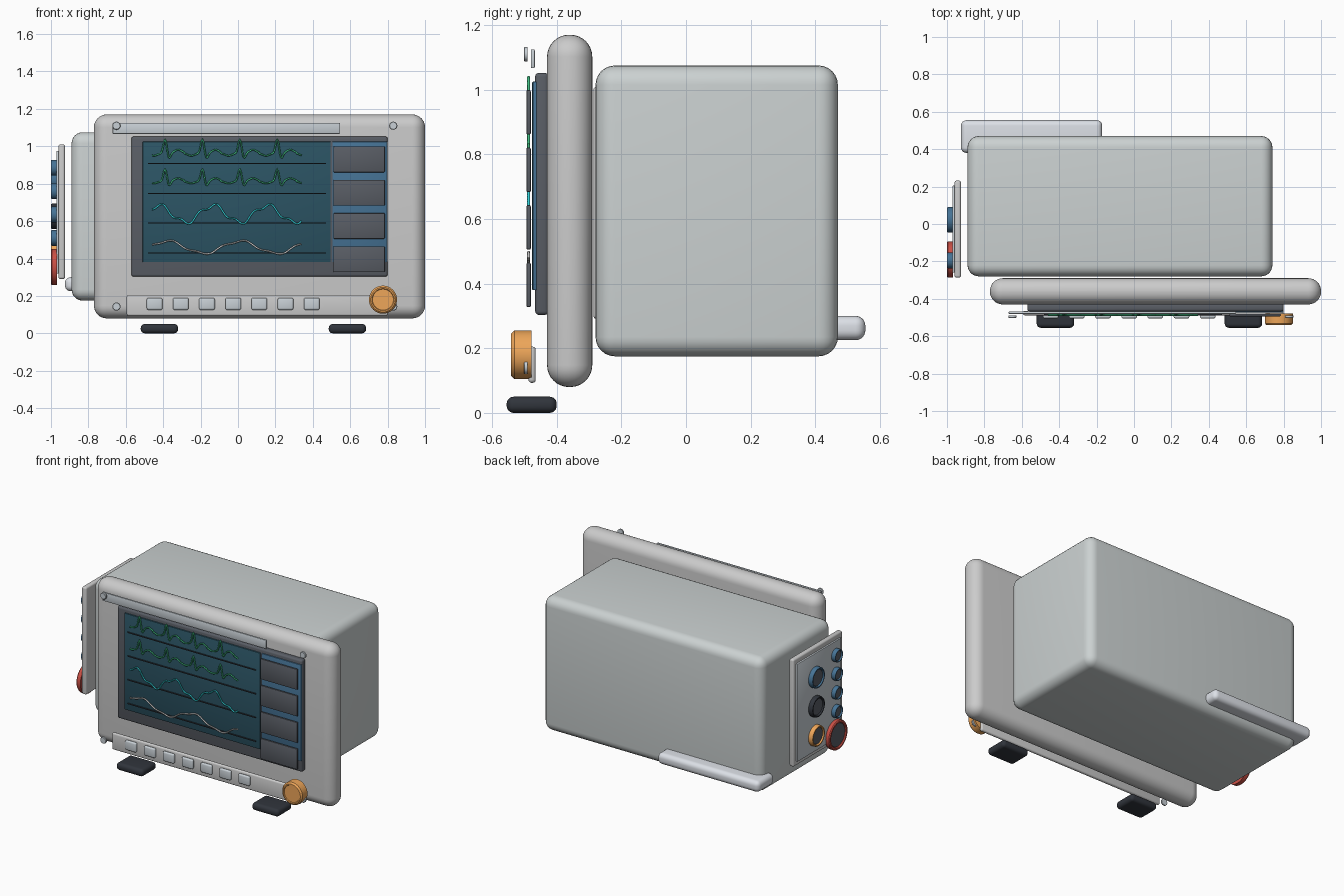
import bpy, bmesh, math
from mathutils import Matrix

if "Cube" in bpy.data.objects:
    bpy.data.objects.remove(bpy.data.objects["Cube"])

mats = {}


def paint(ob, color):
    if color is None:
        return
    if color not in mats:
        m = bpy.data.materials.new("color_%d" % len(mats))
        m.diffuse_color = (*color, 1)
        m.use_nodes = True
        m.node_tree.nodes["Principled BSDF"].inputs["Base Color"].default_value = m.diffuse_color
        mats[color] = m
    ob.data.materials.append(mats[color])


def finish(bm, name, color):
    me = bpy.data.meshes.new(name)
    bm.to_mesh(me)
    bm.free()
    ob = bpy.data.objects.new(name, me)
    bpy.context.collection.objects.link(ob)
    paint(ob, color)
    bpy.ops.object.select_all(action='DESELECT')
    ob.select_set(True)
    bpy.context.view_layer.objects.active = ob
    bpy.ops.object.shade_smooth_by_angle(angle=math.radians(35))
    return ob


def box(name, x, y, z, bevel=0.0, color=None, seg=6):
    """Rounded box from (min, max) ranges."""
    bm = bmesh.new()
    bmesh.ops.create_cube(bm, size=1)
    for v in bm.verts:
        v.co = [r[0] + (c + 0.5) * (r[1] - r[0]) for c, r in zip(v.co, (x, y, z))]
    if bevel:
        bmesh.ops.bevel(bm, geom=bm.edges[:], offset=bevel, segments=seg,
                        profile=0.5, affect='EDGES')
    return finish(bm, name, color)


def lathe(name, profile, origin, axis, color=None, steps=40):
    """Spin (radius, height) points around an axis: 'X' faces -x, 'Y' faces -y."""
    bm = bmesh.new()
    verts = [bm.verts.new((r, 0, h)) for r, h in profile]
    edges = [bm.edges.new(p) for p in zip(verts, verts[1:])]
    bmesh.ops.spin(bm, geom=verts + edges, axis=(0, 0, 1), cent=(0, 0, 0),
                   angle=math.tau, steps=steps)
    bmesh.ops.remove_doubles(bm, verts=bm.verts, dist=1e-5)
    bmesh.ops.recalc_face_normals(bm, faces=bm.faces)
    rot = Matrix.Rotation(math.pi / 2, 4, 'X') if axis == 'Y' else Matrix.Rotation(-math.pi / 2, 4, 'Y')
    bmesh.ops.transform(bm, matrix=Matrix.Translation(origin) @ rot, verts=bm.verts)
    return finish(bm, name, color)


def disc(r, h, b=0.003):
    return [(0, 0), (r, 0), (r, h - b), (r - b, h), (0, h)]


def trace(name, func, color):
    """Thin tube following z = func(x) across the screen."""
    n = 160
    cu = bpy.data.curves.new(name, 'CURVE')
    cu.dimensions = '3D'
    cu.bevel_depth = 0.005
    cu.bevel_resolution = 1
    sp = cu.splines.new('POLY')
    sp.points.add(n)
    for i, p in enumerate(sp.points):
        x = -0.46 + 0.8 * i / n
        p.co = (x, -0.487, func(x), 1)
    ob = bpy.data.objects.new(name, cu)
    bpy.context.collection.objects.link(ob)
    paint(ob, color)


SHELL, WHITE = (0.60, 0.64, 0.64), (0.80, 0.81, 0.82)
SILVER, DARK = (0.58, 0.63, 0.67), (0.03, 0.035, 0.045)
CHARCOAL, BLUE = (0.10, 0.11, 0.13), (0.06, 0.17, 0.30)
TEAL, ORANGE = (0.025, 0.09, 0.13), (0.85, 0.38, 0.10)
RED, GREEN, CYAN = (0.6, 0.08, 0.06), (0.05, 0.5, 0.22), (0.03, 0.6, 0.65)

# housing
box("main_body", (-0.89, 0.74), (-0.28, 0.47), (0.175, 1.075), 0.06, SHELL)
box("front_bezel", (-0.77, 1.0), (-0.43, -0.29), (0.08, 1.17), 0.068, WHITE, 8)
box("rear_bar", (-0.925, -0.17), (0.38, 0.555), (0.225, 0.3), 0.03, (0.72, 0.75, 0.80))
for i, x in enumerate((-0.42, 0.585)):
    box("foot_%d" % i, (x - 0.1, x + 0.1), (-0.555, -0.4), (0, 0.05), 0.022, DARK)

# display
box("screen_frame", (-0.57, 0.80), (-0.467, -0.425), (0.303, 1.052), 0.012, CHARCOAL, 3)
box("readout_panel", (0.505, 0.798), (-0.474, -0.46), (0.38, 1.025), 0.003, BLUE, 2)
box("screen", (-0.51, 0.495), (-0.476, -0.46), (0.38, 1.025), 0.003, TEAL, 2)
for i in range(4):
    zc = 0.93 - 0.178 * i
    box("readout_tile_%d" % i, (0.51, 0.785), (-0.494, -0.48), (zc - 0.069, zc + 0.069),
        0.005, CHARCOAL, 2)
    zb = 0.907 - 0.159 * i
    box("trace_baseline_%d" % i, (-0.48, 0.47), (-0.486, -0.48), (zb - 0.003, zb + 0.003), 0, DARK)


# waveforms
def pulse(base, amp):
    def f(x):
        t = (x + 0.39 + 0.1) % 0.2 - 0.1
        g = lambda c, w: math.exp(-((t - c) / w) ** 2)
        return base + amp * (g(0, 0.012) - 0.4 * g(0.022, 0.012) + 0.22 * g(0.07, 0.025) - 0.2 * g(-0.06, 0.03))
    return f


def breathing(x):
    a = math.tau * (x + 0.135) / 0.29
    return 0.638 + 0.045 * math.cos(a) + 0.012 * math.sin(3 * a)


def slow(x):
    a = math.tau * (x - 0.01) / 0.39
    return 0.46 + 0.033 * math.cos(a) + 0.006 * math.sin(3 * a)


trace("heart_trace", pulse(0.965, 0.075), GREEN)
trace("second_heart_trace", pulse(0.815, 0.065), GREEN)
trace("oxygen_trace", breathing, CYAN)
trace("breathing_trace", slow, (0.6, 0.6, 0.58))

# front trim, screws and controls
box("top_strip", (-0.67, 0.545), (-0.48, -0.468), (1.067, 1.125), 0.003, SILVER, 2)
for i, (x, z) in enumerate(((-0.65, 1.11), (0.83, 1.11), (-0.65, 0.143), (0.83, 0.143))):
    lathe("screw_%d" % i, disc(0.022, 0.012), (x, -0.49, z), 'Y', SILVER, 20)
box("button_panel", (-0.595, 0.80), (-0.488, -0.465), (0.093, 0.205), 0.01, WHITE, 3)
for i in range(7):
    x = -0.446 + 0.14 * i
    box("button_%d" % i, (x - 0.042, x + 0.042), (-0.505, -0.484), (0.125, 0.19), 0.01, SILVER, 3)
lathe("knob", [(0, 0), (0.075, 0), (0.075, 0.053), (0.072, 0.057), (0.066, 0.063),
               (0.059, 0.063), (0.056, 0.058), (0, 0.058)], (0.775, -0.478, 0.18), 'Y', ORANGE)

# connector plate on the left side
box("side_plate", (-0.96, -0.925), (-0.287, 0.232), (0.29, 1.01), 0.012, WHITE, 4)
box("side_plate_inset", (-0.971, -0.95), (-0.26, 0.205), (0.32, 0.975), 0.004, SILVER, 2)


def socket(name, y, z, r, color):
    lathe(name + "_ring", [(r * 0.8, 0), (r, 0), (r, 0.026), (r * 0.95, 0.032),
                           (r * 0.85, 0.032), (r * 0.8, 0.026), (r * 0.8, 0)],
          (-0.968, y, z), 'X', color)
    lathe(name + "_core", disc(r * 0.81, 0.024), (-0.968, y, z), 'X', CHARCOAL)


for i, c in enumerate((BLUE, DARK, ORANGE)):
    socket("large_socket_%d" % i, 0.022, 0.82 - 0.195 * i, 0.068, c)
for i in range(4):
    socket("small_socket_%d" % i, -0.195, 0.885 - 0.125 * i, 0.042, BLUE)
socket("red_socket", -0.19, 0.355, 0.097, RED)
